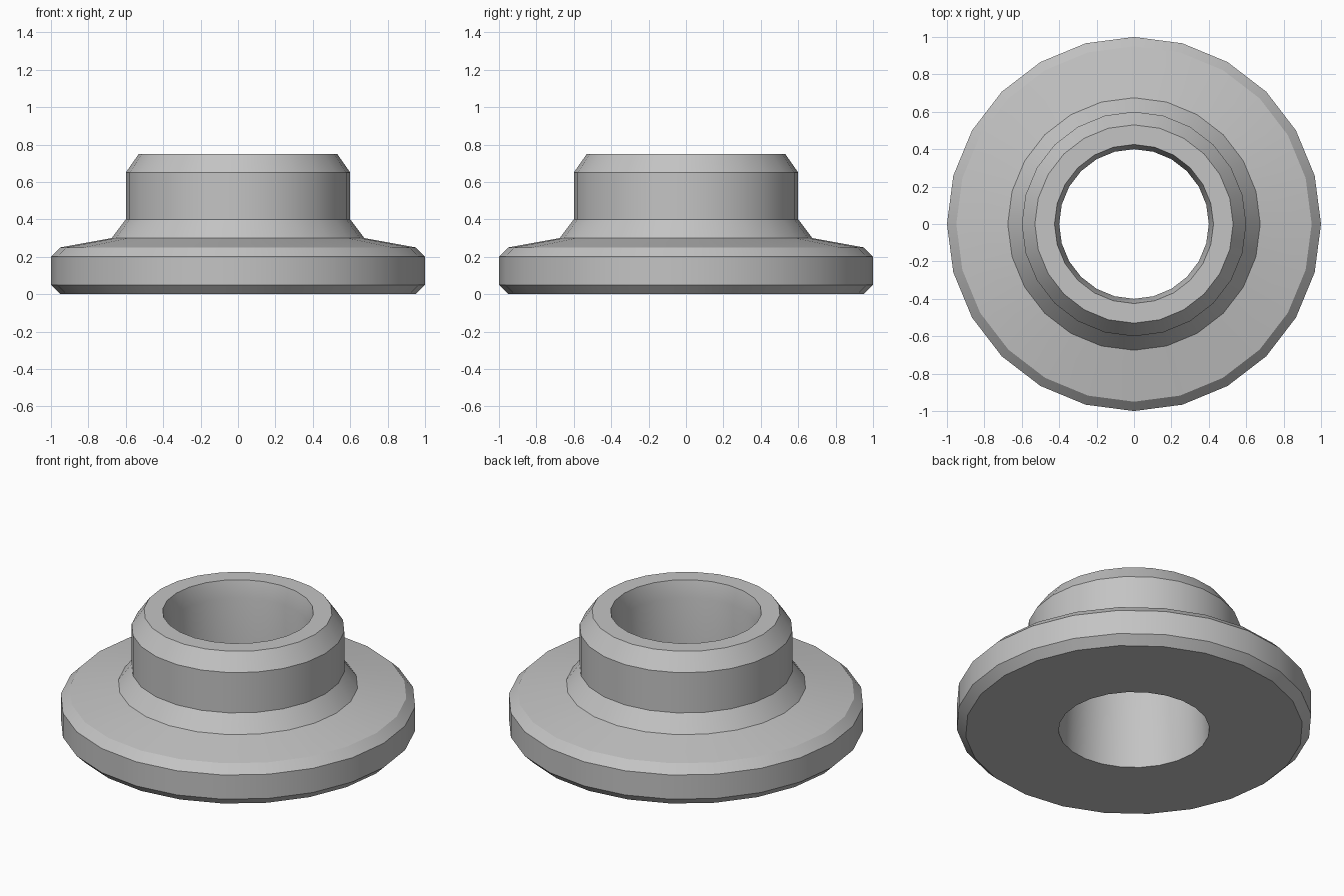
import bpy, bmesh, math

SIDES = 24

cube = bpy.data.objects.get("Cube")
if cube:
    bpy.data.objects.remove(cube, do_unlink=True)

# Single grey metal
metal = bpy.data.materials.new("grey metal")
metal.use_nodes = True
grey = (0.55, 0.55, 0.55, 1)
metal.diffuse_color = grey
metal.node_tree.nodes["Principled BSDF"].inputs["Base Color"].default_value = grey

# Closed cross-section (radius, height): outside from base to rim, then down the bore
profile = [
    (0.95, 0), (1, 0.05), (1, 0.2), (0.95, 0.25),      # chamfered flange
    (0.675, 0.3), (0.6, 0.4), (0.6, 0.65),             # fillet and collar
    (0.53, 0.75), (0.425, 0.75),                       # chamfered rim
    (0.4, 0.65), (0.425, 0),                           # bore with a slight waist
]


def lathe(name, section, sides, material):
    bm = bmesh.new()
    rings = []
    for i in range(sides):
        a = math.tau * i / sides
        rings.append([bm.verts.new((r * math.cos(a), r * math.sin(a), z))
                      for r, z in section])
    n = len(section)
    for i in range(sides):
        here, there = rings[i], rings[(i + 1) % sides]
        for j in range(n):
            k = (j + 1) % n
            bm.faces.new((here[j], there[j], there[k], here[k]))
    bmesh.ops.recalc_face_normals(bm, faces=bm.faces)
    mesh = bpy.data.meshes.new(name)
    bm.to_mesh(mesh)
    bm.free()
    mesh.materials.append(material)
    obj = bpy.data.objects.new(name, mesh)
    bpy.context.collection.objects.link(obj)
    return obj


bushing = lathe("flanged_bushing", profile, SIDES, metal)

# Smooth around the circumference, crisp at the chamfers
bpy.ops.object.select_all(action='DESELECT')
bushing.select_set(True)
bpy.context.view_layer.objects.active = bushing
bpy.ops.object.shade_smooth_by_angle(angle=math.radians(30))
